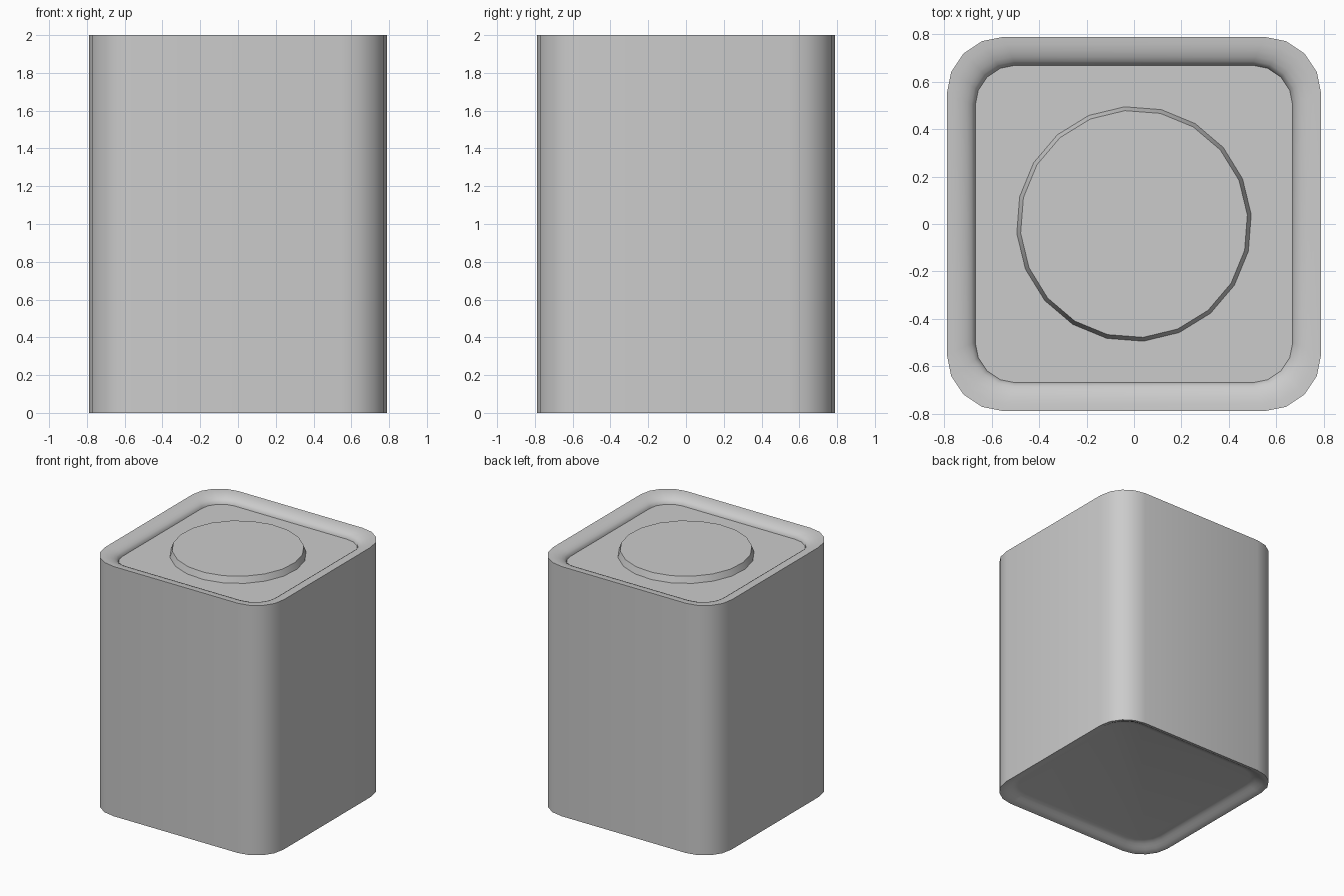
import bpy, bmesh, math

old = bpy.data.objects.get("Cube")
if old:
    bpy.data.objects.remove(old, do_unlink=True)

grey = bpy.data.materials.new("light_grey")
grey.use_nodes = True
colour = (0.6, 0.6, 0.6, 1)
grey.diffuse_color = colour
grey.node_tree.nodes["Principled BSDF"].inputs["Base Color"].default_value = colour


def rounded_square(half, radius, z, steps=4):
    """Points of a square outline with rounded corners."""
    pts = []
    for corner in range(4):
        mid = math.radians(45 + 90 * corner)
        cx = math.copysign(half - radius, math.cos(mid))
        cy = math.copysign(half - radius, math.sin(mid))
        for i in range(steps + 1):
            a = math.pi / 2 * (corner + i / steps)
            pts.append((cx + radius * math.cos(a), cy + radius * math.sin(a), z))
    return pts


def circle(radius, z, sides=20, turn=math.radians(4.6)):
    return [(radius * math.cos(turn + math.tau * i / sides),
             radius * math.sin(turn + math.tau * i / sides), z) for i in range(sides)]


def loft(name, outlines):
    """Skin a stack of outlines and cap both ends."""
    bm = bmesh.new()
    rings = [[bm.verts.new(p) for p in outline] for outline in outlines]
    n = len(rings[0])
    for low, high in zip(rings, rings[1:]):
        for i in range(n):
            j = (i + 1) % n
            bm.faces.new((low[i], low[j], high[j], high[i]))
    bm.faces.new(rings[0][::-1])
    bm.faces.new(rings[-1])
    mesh = bpy.data.meshes.new(name)
    bm.to_mesh(mesh)
    bm.free()
    mesh.materials.append(grey)
    obj = bpy.data.objects.new(name, mesh)
    bpy.context.collection.objects.link(obj)
    bpy.ops.object.select_all(action='DESELECT')
    obj.select_set(True)
    bpy.context.view_layer.objects.active = obj
    bpy.ops.object.shade_smooth_by_angle(angle=math.radians(40))
    return obj


HALF, RADIUS, HEIGHT = 0.79, 0.24, 2.0
RIM, SHRINK, STEPS = 0.12, 0.07, 6
FLOOR_Z = 1.94

# Underside: shallow dish that blends softly into the rim
outlines = []
for i in range(STEPS, -1, -1):
    t = i / STEPS
    dish = 0.05 * t * t * (3 - 2 * t)
    outlines.append(rounded_square(HALF - RIM * t, RADIUS - SHRINK * t, dish))

# Top: rim rolls over into a recessed floor
for i in range(STEPS + 1):
    a = math.pi / 2 * i / STEPS
    t = math.sin(a)
    z = FLOOR_Z + (HEIGHT - FLOOR_Z) * math.cos(a)
    outlines.append(rounded_square(HALF - RIM * t, RADIUS - SHRINK * t, z))
loft("body", outlines)

# Raised round disc on the recessed floor
loft("top_disc", [circle(0.498, FLOOR_Z - 0.005), circle(0.48, 1.99)])
